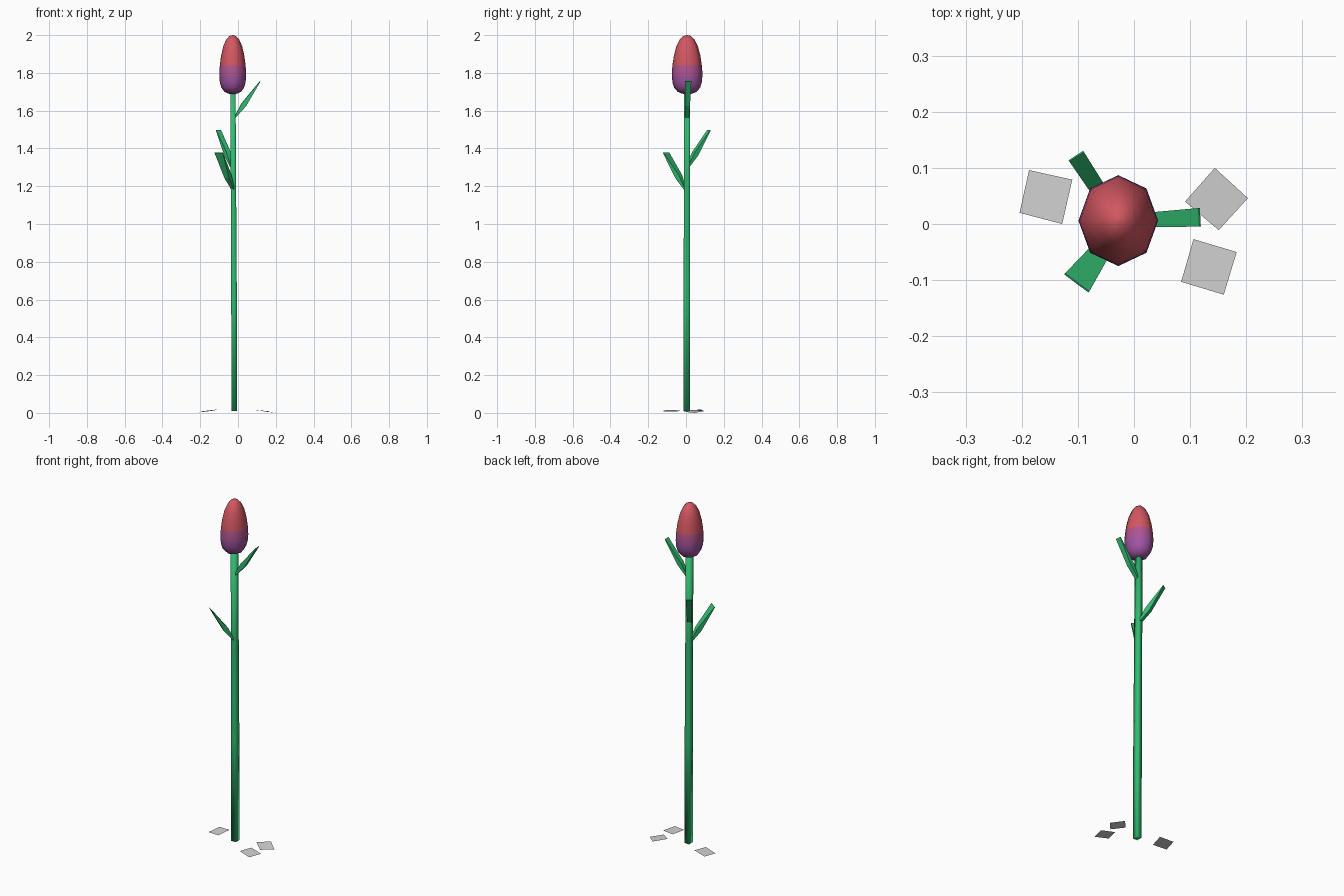
import bpy, bmesh, math
from mathutils import Vector

if "Cube" in bpy.data.objects:
    bpy.data.objects.remove(bpy.data.objects["Cube"])


def material(name, r, g, b):
    m = bpy.data.materials.new(name)
    m.diffuse_color = (r, g, b, 1)
    m.use_nodes = True
    m.node_tree.nodes["Principled BSDF"].inputs["Base Color"].default_value = m.diffuse_color
    return m


GREEN = material("leaf green", 0.032, 0.50, 0.165)
RED = material("petal red", 0.65, 0.095, 0.12)
MAUVE = material("petal mauve", 0.43, 0.09, 0.28)
PURPLE = material("petal purple", 0.36, 0.09, 0.37)
GREY = material("pale grey", 0.66, 0.66, 0.66)


def finish(name, bm, mats, smooth=False):
    if len(bm.faces) > 1:
        bmesh.ops.recalc_face_normals(bm, faces=bm.faces[:])
    for f in bm.faces:
        f.smooth = smooth
    mesh = bpy.data.meshes.new(name)
    bm.to_mesh(mesh)
    bm.free()
    for m in mats:
        mesh.materials.append(m)
    ob = bpy.data.objects.new(name, mesh)
    bpy.context.collection.objects.link(ob)
    return ob


def loft(rings):
    """Skin a list of equal-sized rings of points and cap both ends."""
    bm = bmesh.new()
    vs = [[bm.verts.new(p) for p in ring] for ring in rings]
    n = len(vs[0])
    for a, b in zip(vs, vs[1:]):
        for i in range(n):
            j = (i + 1) % n
            bm.faces.new((a[i], a[j], b[j], b[i]))
    bm.faces.new(vs[0][::-1])
    bm.faces.new(vs[-1])
    return bm


# Square stem, leaning slightly
def square(x, y, z, hx, hy):
    return [(x + sx * hx, y + sy * hy, z)
            for sx, sy in ((-1, -1), (1, -1), (1, 1), (-1, 1))]


stem = loft([square(-0.019, 0.003, 0.01, 0.015, 0.017),
             square(-0.021, 0.004, 0.60, 0.015, 0.017),
             square(-0.024, 0.005, 1.20, 0.014, 0.016),
             square(-0.027, 0.006, 1.72, 0.014, 0.016)])
finish("stem", stem, [GREEN], True)

# Eight-sided bud, coloured in bands by height
profile = [(0.04, 1.687), (0.32, 1.690), (0.62, 1.700), (0.85, 1.722),
           (0.96, 1.750), (1.0, 1.785), (0.99, 1.81), (0.96, 1.84),
           (0.87, 1.89), (0.70, 1.942), (0.48, 1.977), (0.25, 1.995), (0.03, 2.0)]
bud = loft([[(-0.028 + 0.071 * s * math.cos(k * math.pi / 4),
              0.006 + 0.081 * s * math.sin(k * math.pi / 4), z)
             for k in range(8)] for s, z in profile])
for f in bud.faces:
    z = f.calc_center_median().z
    f.material_index = 0 if z > 1.84 else 1 if z > 1.785 else 2
finish("flower_bud", bud, [RED, MAUVE, PURPLE], True)


# Wedge leaves: thick near the stem, flat straight edge at the tip
def leaf(name, base, tip, base_w, tip_w):
    base, tip = Vector(base), Vector(tip)
    along = (tip - base).normalized()
    side = along.cross(Vector((0, 0, 1))).normalized()
    up = side.cross(along)
    rings = []
    for t, thick in ((0, 0.008), (0.35, 0.028), (1, 0.003)):
        c = base.lerp(tip, t)
        w = base_w + (tip_w - base_w) * t
        rings.append([c + side * (sx * w / 2) + up * (sy * thick / 2)
                      for sx, sy in ((-1, -1), (1, -1), (1, 1), (-1, 1))])
    finish(name, loft(rings), [GREEN])


leaf("upper_leaf", (-0.016, 0.005, 1.565), (0.117, 0.012, 1.755), 0.022, 0.033)
leaf("middle_leaf", (-0.030, 0.010, 1.305), (-0.103, 0.121, 1.496), 0.025, 0.031)
leaf("lower_leaf", (-0.027, -0.004, 1.185), (-0.102, -0.105, 1.377), 0.018, 0.054)

# Flat tilted slips lying around the foot of the stem
slips = {
    "left_ground_slip": [(-0.204, 0.020, 0.003), (-0.128, 0.0, 0.012),
                         (-0.110, 0.079, 0.018), (-0.187, 0.096, 0.009)],
    "back_right_ground_slip": [(0.091, 0.040, 0.016), (0.151, -0.011, 0.006),
                               (0.203, 0.046, 0.0), (0.144, 0.100, 0.010)],
    "front_right_ground_slip": [(0.084, -0.103, 0.016), (0.160, -0.126, 0.009),
                                (0.183, -0.050, 0.006), (0.106, -0.027, 0.013)],
}
for name, pts in slips.items():
    bm = bmesh.new()
    bm.faces.new([bm.verts.new(p) for p in pts])
    finish(name, bm, [GREY])
